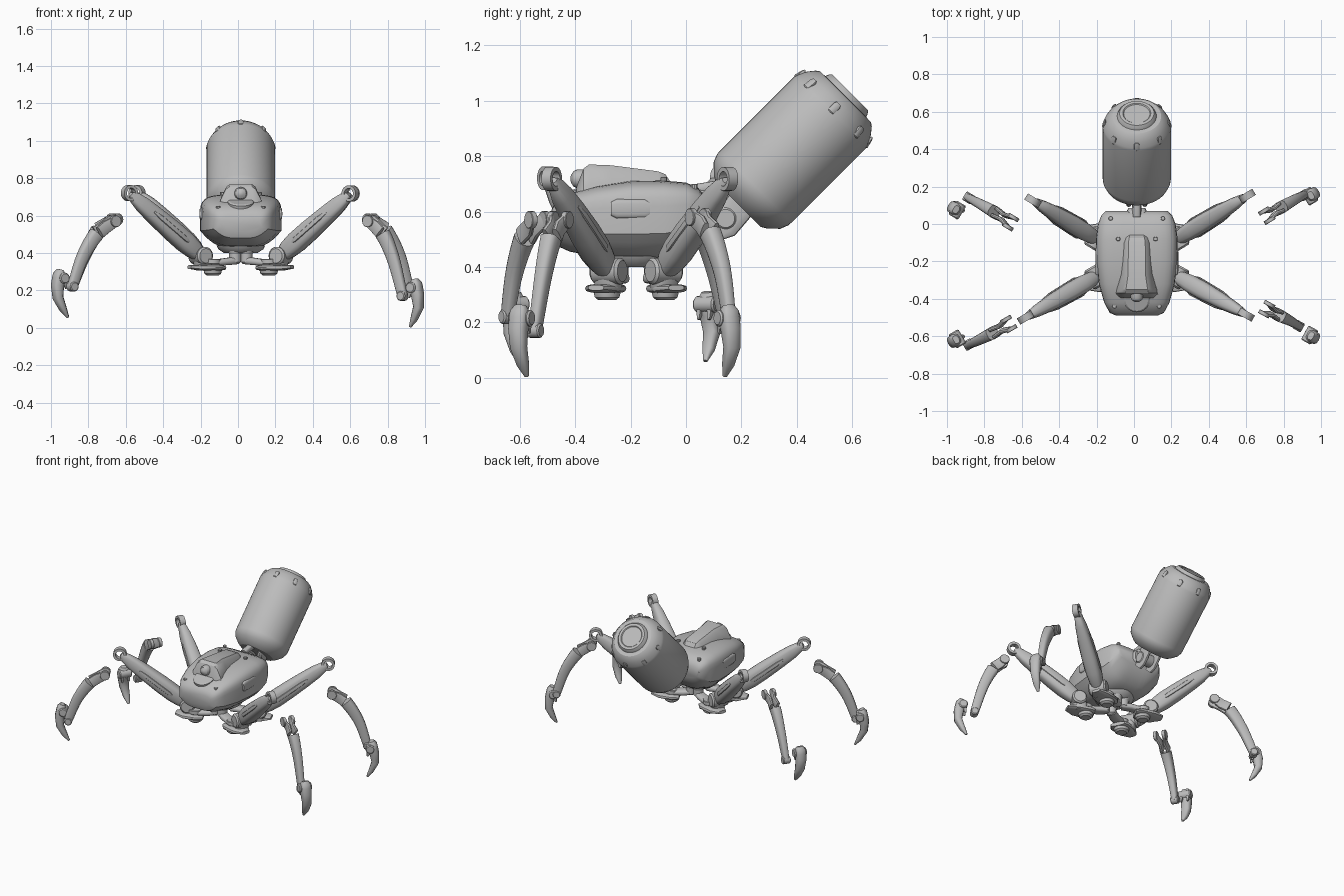
import bpy, bmesh, math
from mathutils import Vector, Matrix

if "Cube" in bpy.data.objects:
    bpy.data.objects.remove(bpy.data.objects["Cube"])

CX = 0.015  # body centre line
grey = bpy.data.materials.new("mid_grey")
grey.diffuse_color = (0.5, 0.5, 0.5, 1)
grey.use_nodes = True
grey.node_tree.nodes["Principled BSDF"].inputs["Base Color"].default_value = grey.diffuse_color


def finish(bm, name, angle=35, subsurf=0):
    bmesh.ops.recalc_face_normals(bm, faces=bm.faces)
    me = bpy.data.meshes.new(name)
    bm.to_mesh(me)
    bm.free()
    me.materials.append(grey)
    ob = bpy.data.objects.new(name, me)
    bpy.context.collection.objects.link(ob)
    if subsurf:
        ob.modifiers.new("smooth", 'SUBSURF').levels = subsurf
        ob.modifiers["smooth"].render_levels = subsurf
    bpy.ops.object.select_all(action='DESELECT')
    ob.select_set(True)
    bpy.context.view_layer.objects.active = ob
    bpy.ops.object.shade_smooth_by_angle(angle=math.radians(angle))
    return ob


def skin(name, rings, angle=35, subsurf=0):
    """Skin a list of closed rings and cap both ends."""
    bm = bmesh.new()
    vs = [[bm.verts.new(p) for p in r] for r in rings]
    n = len(vs[0])
    for a, b in zip(vs, vs[1:]):
        for i in range(n):
            j = (i + 1) % n
            bm.faces.new((a[i], a[j], b[j], b[i]))
    bm.faces.new(vs[0])
    bm.faces.new(vs[-1])
    return finish(bm, name, angle, subsurf)


def spow(v, e):
    return math.copysign(abs(v) ** e, v)


def limb(name, pts, sizes, side, n=16, e=0.7):
    """Sweep rounded sections (half width, half height) along a path."""
    pts = [Vector(p) for p in pts]
    rings = []
    for i, p in enumerate(pts):
        t = (pts[min(i + 1, len(pts) - 1)] - pts[max(i - 1, 0)]).normalized()
        s = (side - t * side.dot(t)).normalized()
        u = s.cross(t)
        w, h = sizes[i]
        rings.append([p + s * w * spow(math.cos(k * math.tau / n), e)
                      + u * h * spow(math.sin(k * math.tau / n), e) for k in range(n)])
    return skin(name, rings, 40)


def lathe(name, origin, axis, profile, n=32):
    """Turn (distance, radius) pairs about an axis."""
    q = Vector(axis).to_track_quat('Z', 'Y')
    o = Vector(origin)
    return skin(name, [[o + q @ Vector((r * math.cos(k * math.tau / n), r * math.sin(k * math.tau / n), d))
                        for k in range(n)] for d, r in profile], 30)


def disc(name, c, axis, r, half, n=20):
    b = min(r, half) * 0.2
    return lathe(name, c, axis, [(-half, r - b), (-half + b, r), (half - b, r), (half, r - b)], n)


def eyelet(name, c, axis, r, hole, half, n=24):
    q = Vector(axis).to_track_quat('Z', 'Y')
    bm = bmesh.new()
    loops = [(hole, -half), (r, -half), (r, half), (hole, half)]
    vs = [[bm.verts.new(Vector(c) + q @ Vector((a * math.cos(k * math.tau / n), a * math.sin(k * math.tau / n), d)))
           for k in range(n)] for a, d in loops]
    for i in range(4):
        a, b = vs[i], vs[(i + 1) % 4]
        for k in range(n):
            bm.faces.new((a[k], a[(k + 1) % n], b[(k + 1) % n], b[k]))
    return finish(bm, name)


# Thorax shell: boxy sections with a tapered underside
def thorax_ring(y, w, zt, zb):
    ring = []
    for k in range(32):
        a = (k + 0.5) * math.tau / 32
        cx, cz = spow(math.cos(a), 0.45), spow(math.sin(a), 0.45)
        z = (zt + zb) / 2 + cz * (zt - zb) / 2
        taper = 1 - 0.33 * max(0, (-cz - 0.35) / 0.65)
        ring.append((CX + cx * w * taper, y, z))
    return ring


skin("thorax", [thorax_ring(*s) for s in (
    (-.49, .11, .595, .515), (-.475, .145, .63, .48), (-.42, .175, .665, .455), (-.32, .203, .692, .437),
    (-.2, .217, .71, .428), (-.08, .219, .712, .428), (0, .208, .705, .455), (.045, .19, .685, .51),
    (.07, .165, .65, .56))], 40)

# Raised hood with the front lens
skin("hood", [[(CX + x * w, y, z) for x, z in (
    (-1.5, .64), (-1.35, zt - .07), (-1, zt - .015), (-.75, zt), (.75, zt), (1, zt - .015), (1.35, zt - .07), (1.5, .64))]
    for y, w, zt in ((-.395, .085, .69), (-.37, .08, .755), (-.35, .077, .77), (-.27, .062, .767),
                     (-.1, .06, .745), (-.075, .055, .735), (-.045, .045, .69))], 30)
lathe("lens", (CX, -.385, .718), (0, -1, 0), [(-.03, .034), (.008, .034), (.022, .027), (.03, .014), (.033, .004)], 20)
lathe("chin_plate", (CX, -.41, .685), (0, -.35, 1), [(-.03, .07), (-.012, .07), (-.006, .06)], 20)
for s in (-1, 1):
    for x, y, z in ((.1, -.08, .715), (.14, .03, .69), (.12, -.44, .64)):
        disc("thorax_bolt", (CX + s * x, y, z), (0, 0, 1), .012, .01, 10)
    limb("side_panel", [(CX + s * .208, y, .61) for y in (-.27, -.25, -.15, -.13)],
         [(.012, .025), (.014, .035), (.014, .035), (.012, .025)], Vector((1, 0, 0)))
lathe("belly_plate", (CX, -.18, .40), (0, 0, 1), [(0, .09), (.02, .12), (.04, .13)], 24)

# Tilted abdomen canister
AX = Vector((0, 1, 1)).normalized()
A0 = Vector((CX, .188, .626))
lathe("abdomen", A0, AX, [
    (0, .115), (.012, .135), (.045, .17), (.075, .182), (.09, .183), (.47, .183), (.485, .178), (.515, .163),
    (.54, .143), (.549, .13), (.55, .105), (.562, .1), (.572, .092), (.572, .075), (.567, .07), (.567, .01)], 48)
up = AX.cross(Vector((1, 0, 0)))
for k in range(8):
    d = Matrix.Rotation(k * math.tau / 8, 3, AX) @ up
    c = A0 + d * .171
    limb("abdomen_latch", [c + AX * t for t in (.465, .475, .505, .515)],
         [(.010, .008), (.015, .015), (.015, .008), (.01, .002)], AX.cross(d), 12)

# Waist hinge
HUB = Vector((CX, .143, .575))
disc("waist_pin", HUB, (1, 0, 0), .041, .062, 24)
X = Vector((1, 0, 0))
for s in (-1, 1):
    limb("waist_cheek", [HUB + X * s * .043 + Vector((0, a, b)) for a, b in
                         ((-.03, -.055), (-.005, -.03), (.04, .03), (.09, .10))],
         [(.014, .03), (.014, .05), (.014, .055), (.014, .055)], X)
limb("waist_arm", [(CX, .0, .64), (CX, .07, .64), (CX, .12, .60), (CX, .16, .57)],
     [(.028, .05), (.026, .045), (.024, .04), (.022, .03)], X)
limb("waist_collar", [(CX, .04, .62), (CX, .085, .62)], [(.07, .06), (.045, .04)], X)
limb("waist_strut", [(CX, .04, .68), (CX, .10, .69), (CX, .17, .69)], [(.02, .02)] * 3, X)


def foot(side, k, tip, out):
    """Hooked claw with a knuckle."""
    k, tip = Vector(k), Vector(tip)
    z = Vector((0, 0, 1))
    mid = k.lerp(tip, .5) + out * .035
    limb("claw", [k + z * .045 - out * .005, k + z * .025, k, k - z * .04 + out * .012, mid,
                  k.lerp(tip, .8) + out * .018, tip],
         [(.022, .016), (.034, .03), (.036, .036), (.034, .032), (.03, .025), (.022, .017), (.008, .006)], side, 12)
    disc("claw_pin", k + out * -.012, side, .03, .043, 16)
    for s in (-1, 1):
        limb("claw_spur", [k + side * s * .022 - out * .02 - z * .02, k + side * s * .022 - out * .03 - z * .055],
             [(.012, .016), (.005, .006)], side, 8)


def leg(sx, sy, knee, shin, k, tip):
    """sx, sy: side of the body; knee: eyelet centre; shin: path of the lower limb."""
    def at(x, y, z):
        return Vector((CX + sx * x, -.18 + sy * y, z))
    hip, knee = at(.215, .10, .385), Vector(knee)
    out = Vector((knee.x - hip.x, knee.y - hip.y, 0)).normalized()
    side = out.cross(Vector((0, 0, 1)))
    Z = Vector((0, 0, 1))
    # Hip linkage below the thorax
    lathe("hip_post", at(.03, .06, .345), Z, [(0, .02), (.008, .032), (.05, .032), (.06, .038), (.1, .04)], 18)
    limb("hip_bridge", [at(.02, .05, .36), at(.07, .08, .355), at(.16, .11, .345)],
         [(.03, .02), (.034, .02), (.036, .016)], side)
    disc("hip_cap", at(.15, .105, .355), Z, .045, .014, 20)
    limb("hip_plate", [at(.10, .085, .32), at(.13, .1, .322), at(.22, .125, .322), at(.275, .145, .325)],
         [(.05, .012), (.068, .018), (.062, .016), (.03, .01)], side)
    lathe("hip_motor", at(.15, .105, .28), Z, [(0, .032), (.01, .045), (.03, .05), (.045, .05)], 18)
    limb("hip_lug", [at(.195, .1, .32), at(.205, .1, .35), hip], [(.045, .04), (.05, .045), (.04, .04)], side)
    disc("hip_pin", hip, side, .048, .058, 24)
    # Upper limb
    d = knee - hip
    f = [0, .1, .22, .4, .65, .82, .93, .985]
    limb("upper_leg", [hip + d * t for t in f],
         [(.03, .035), (.042, .05), (.049, .056), (.05, .055), (.043, .049), (.034, .043), (.023, .037), (.014, .02)]
         [:6] + [(.024, .032), (.017, .012)], side)
    eyelet("knee_eyelet", knee, side, .043, .027, .019)
    for s in (-1, 1):
        limb("upper_leg_rib", [hip + d * t + side * s * w for t, w in ((.22, .046), (.26, .05), (.6, .045), (.7, .038))],
             [(.004, .006), (.006, .013), (.006, .013), (.004, .006)], side, 8)
    # Lower limb: forked top and curved shin
    p = [Vector(v) for v in shin]
    q = [p[0].lerp(p[1], .45)]
    for i in range(1, 13):  # smooth the path between the four control points
        t = .15 + .85 * i / 12
        seg = min(int(t * 3), 2)
        u = t * 3 - seg
        a, b = p[seg], p[seg + 1]
        m0 = (p[seg + 1] - p[max(seg - 1, 0)]) / 2
        m1 = (p[min(seg + 2, 3)] - p[seg]) / 2
        q.append(a * (2*u**3 - 3*u*u + 1) + m0 * (u**3 - 2*u*u + u) + b * (3*u*u - 2*u**3) + m1 * (u**3 - u*u))
    q = q[3:]
    limb("lower_leg", q, [(.034 - .014 * i / 9, .04 - .013 * i / 9) for i in range(len(q))], side)
    for s in (-1, 1):
        c = p[0] + side * s * .029
        limb("fork_prong", [c, c.lerp(p[1], .5), p[1] + side * s * .022], [(.011, .03), (.013, .035), (.012, .035)], side, 12)
        disc("fork_eye", c, side, .032, .011, 16)
    disc("ankle_pin", p[3], side, .026, .026, 16)
    foot(side, k, tip, out)


leg(1, -1, (.60, -.485, .718), [(.71, -.455, .57), (.77, -.485, .51), (.83, -.515, .37), (.88, -.545, .17)],
    (.95, -.60, .215), (.92, -.575, .005))
leg(-1, -1, (-.58, -.50, .72), [(-.67, -.535, .57), (-.75, -.58, .51), (-.83, -.62, .38), (-.885, -.645, .22)],
    (-.955, -.62, .265), (-.91, -.60, .055))
leg(1, 1, (.605, .15, .718), [(.71, .045, .58), (.78, .085, .53), (.86, .13, .39), (.91, .155, .22)],
    (.95, .155, .215), (.92, .14, .005))
leg(-1, 1, (-.54, .125, .72), [(-.66, .01, .58), (-.74, .06, .53), (-.82, .105, .39), (-.885, .14, .22)],
    (-.955, .08, .265), (-.91, .07, .06))
